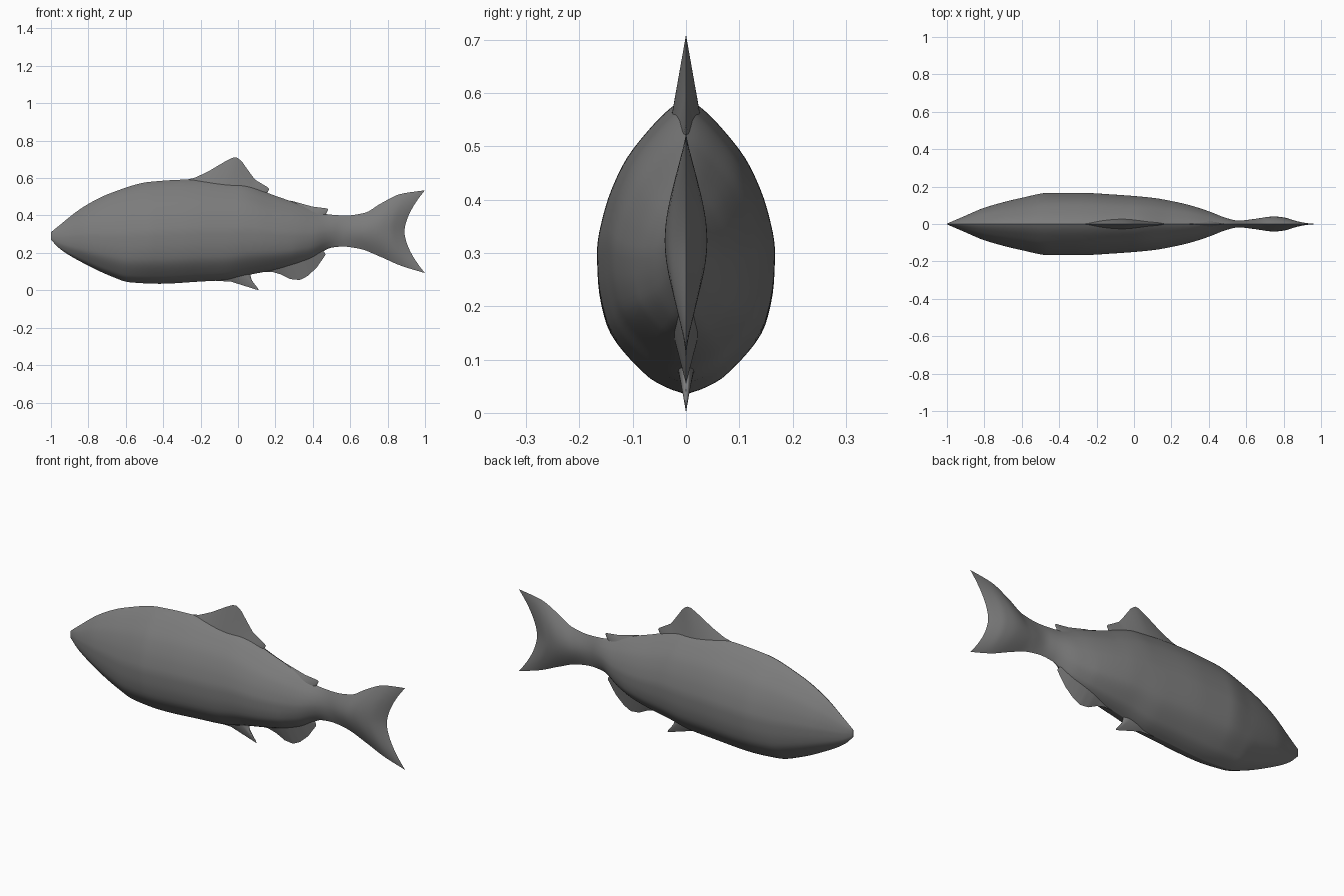
import bpy, math

if "Cube" in bpy.data.objects:
    bpy.data.objects.remove(bpy.data.objects["Cube"])

grey = bpy.data.materials.new("fish grey")
grey.diffuse_color = (0.2, 0.2, 0.2, 1)
grey.use_nodes = True
grey.node_tree.nodes["Principled BSDF"].inputs["Base Color"].default_value = grey.diffuse_color


def spline(pts, t):
    """Smooth value of a list of (t, v) pairs at t, without overshoot."""
    n = len(pts)
    d = [(pts[i + 1][1] - pts[i][1]) / (pts[i + 1][0] - pts[i][0]) for i in range(n - 1)]
    m = [d[0]] + [2 * a * b / (a + b) if a * b > 0 else 0 for a, b in zip(d, d[1:])] + [d[-1]]
    i = 0
    while i < n - 2 and t > pts[i + 1][0]:
        i += 1
    h = pts[i + 1][0] - pts[i][0]
    s = min(1, max(0, (t - pts[i][0]) / h))
    return ((2*s**3 - 3*s*s + 1) * pts[i][1] + (s**3 - 2*s*s + s) * h * m[i]
            + (3*s*s - 2*s**3) * pts[i + 1][1] + (s**3 - s*s) * h * m[i + 1])


def along(pts, u):
    """Linear point at fraction u of a polyline's length."""
    seg = [math.dist(a, b) for a, b in zip(pts, pts[1:])]
    r = u * sum(seg)
    for a, b, l in zip(pts, pts[1:], seg):
        if r <= l + 1e-9:
            return [p + (q - p) * r / l for p, q in zip(a, b)]
        r -= l
    return pts[-1]


def sheet_pair(name, f, nu, nv):
    """Mirror-symmetric solid from a half surface f(u, v) -> (x, y, z)."""
    verts, faces = [], []
    for side in (1, -1):
        o = len(verts)
        for i in range(nu + 1):
            for j in range(nv + 1):
                x, y, z = f(i / nu, j / nv)
                verts.append((x, side * y, z))
        for i in range(nu):
            for j in range(nv):
                a = o + i * (nv + 1) + j
                q = (a, a + 1, a + nv + 2, a + nv + 1)
                faces.append(q if side == 1 else q[::-1])
    me = bpy.data.meshes.new(name)
    me.from_pydata(verts, [], faces)
    ob = bpy.data.objects.new(name, me)
    bpy.context.collection.objects.link(ob)
    me.materials.append(grey)
    bpy.context.view_layer.objects.active = ob
    ob.select_set(True)
    bpy.ops.object.mode_set(mode='EDIT')
    bpy.ops.mesh.select_all(action='SELECT')
    bpy.ops.mesh.remove_doubles(threshold=0.0002)
    bpy.ops.mesh.normals_make_consistent(inside=False)
    bpy.ops.object.mode_set(mode='OBJECT')
    bpy.ops.object.shade_smooth_by_angle(angle=math.radians(50))
    ob.select_set(False)
    return ob


# Body and forked tail: top line, bottom line, half width, section shape
TOP = [(-1, .31), (-.97, .335), (-.82, .45), (-.68, .52), (-.47, .58), (-.26, .592), (0, .575),
       (.2, .505), (.33, .46), (.49, .405), (.58, .4), (.68, .415), (.76, .462), (.87, .515), (1, .535)]
BOT = [(-1, .27), (-.95, .22), (-.82, .142), (-.68, .076), (-.58, .043), (-.42, .035), (-.2, .047),
       (-.07, .055), (.07, .085), (.25, .12), (.38, .16), (.5, .228), (.56, .234), (.65, .222),
       (.76, .18), (.87, .132), (1, .092)]
WID = [(-1, .002), (-.9, .045), (-.8, .087), (-.6, .14), (-.45, .167), (-.3, .167), (-.1, .157),
       (.1, .14), (.2, .123), (.3, .1), (.4, .068), (.5, .03), (.56, .018), (.65, .026), (.8, .04),
       (.88, .034), (.95, .016), (1, 0)]
EGG = [(0, 0), (.02, .2), (.063, .44), (.245, .9), (.39, .99), (.48, 1), (.6, .93), (.765, .72),
       (.91, .36), (.97, .15), (1, 0)]


def body(u, v):
    x = -1 + 2 * u
    v = .5 - .5 * math.cos(math.pi * v)
    zb, zt, w = (spline(c, x) for c in (BOT, TOP, WID))
    k = min(1, max(0, (x - .3) / .3))
    y = w * ((1 - k) * spline(EGG, v) + k * math.sin(math.pi * v))
    fork = max(0, (x - .56) / .44) ** 1.3 * .11
    return x - fork * (1 - abs(2 * v - 1) ** 1.7), y, zb + (zt - zb) * v


sheet_pair("body_and_tail", body, 120, 40)


# Fins: lens-shaped blades between a hidden base line and an outer edge
def fin(name, base, edge, half):
    def f(u, v):
        (xa, za), (xb, zb) = along(base, u), along(edge, u)
        y = half * (1 - v) * max(0, math.sin(math.pi * u)) ** .6
        return xa + (xb - xa) * v, y, za + (zb - za) * v
    sheet_pair(name, f, 48, 8)


fin("dorsal_fin", [(-.3, .56), (.14, .5)],
    [(-.3, .585), (-.23, .602), (-.16, .635), (-.07, .688), (-.03, .709), (-.005, .71), (.02, .69),
     (.055, .64), (.09, .592), (.16, .55), (.167, .54), (.155, .52)], .032)
fin("rear_back_fin", [(.28, .45), (.46, .38)],
    [(.28, .48), (.4, .447), (.475, .438), (.483, .432), (.472, .41)], .02)
fin("anal_fin", [(.1, .14), (.46, .24)],
    [(.1, .095), (.18, .099), (.23, .085), (.28, .06), (.33, .055), (.37, .075), (.42, .12),
     (.468, .19), (.465, .202), (.44, .205)], .035)
fin("belly_fin", [(-.12, .08), (.07, .11)],
    [(-.12, .05), (-.04, .047), (.04, .022), (.11, 0), (.108, .01), (.075, .048), (.065, .085)], .02)
